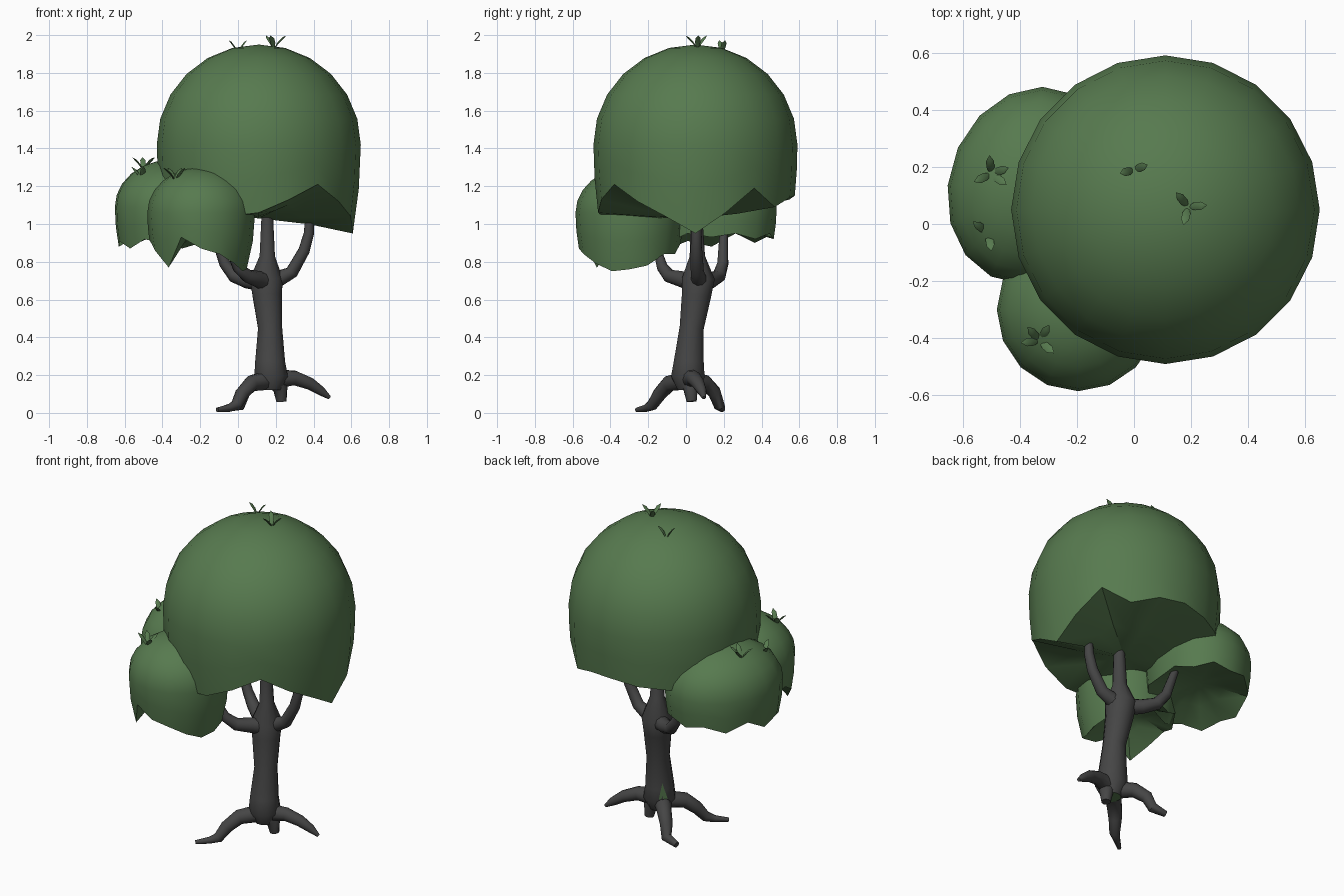
import bpy, bmesh, math
from mathutils import Vector

if "Cube" in bpy.data.objects:
    bpy.data.objects.remove(bpy.data.objects["Cube"])


def material(name, rgb):
    m = bpy.data.materials.new(name)
    m.diffuse_color = (*rgb, 1)
    m.use_nodes = True
    m.node_tree.nodes["Principled BSDF"].inputs["Base Color"].default_value = m.diffuse_color
    return m


GREEN = material("leaf green", (0.095, 0.195, 0.078))
BARK = material("dark bark", (0.06, 0.06, 0.06))


def finish(name, bm, mats, angle=45):
    bmesh.ops.recalc_face_normals(bm, faces=bm.faces[:])
    me = bpy.data.meshes.new(name)
    bm.to_mesh(me)
    bm.free()
    for m in mats:
        me.materials.append(m)
    ob = bpy.data.objects.new(name, me)
    bpy.context.collection.objects.link(ob)
    bpy.context.view_layer.objects.active = ob
    ob.select_set(True)
    bpy.ops.object.shade_smooth_by_angle(angle=math.radians(angle))
    ob.select_set(False)
    return ob


def tube(name, path, sides=10):
    """Tapered limb through (x, y, z, radius) points."""
    bm = bmesh.new()
    pts = [Vector(p[:3]) for p in path]
    rings = []
    u = None
    for i, p in enumerate(pts):
        t = (pts[min(i + 1, len(pts) - 1)] - pts[max(i - 1, 0)]).normalized()
        if u is None:
            u = t.orthogonal()
        u = (u - t * u.dot(t)).normalized()
        v = t.cross(u)
        rings.append([bm.verts.new(p + path[i][3] * (u * math.cos(a) + v * math.sin(a)))
                      for a in (2 * math.pi * k / sides for k in range(sides))])
    for a, b in zip(rings, rings[1:]):
        for k in range(sides):
            j = (k + 1) % sides
            bm.faces.new((a[k], a[j], b[j], b[k]))
    bm.faces.new(rings[0][::-1])
    bm.faces.new(rings[-1])
    return finish(name, bm, [BARK, GREEN])


def crown(name, centre, rx, ry, height, rim, cap_z, tuck=0.1, shear=0.0):
    """Dome with a jagged, tucked-in lower rim, closed by a sagging underside."""
    bm = bmesh.new()
    cx, cy, cz = centre
    n = len(rim)
    dirs = [(math.cos(2 * math.pi * k / n), math.sin(2 * math.pi * k / n)) for k in range(n)]

    def ring(s, z):
        """s and z give the scale and height of each spoke."""
        return [bm.verts.new((cx + s(k) * (rx * c + shear * ry * d), cy + s(k) * ry * d, z(k)))
                for k, (c, d) in enumerate(dirs)]

    rings = []
    for i in range(1, 7):
        a = math.radians(15 * i)
        rings.append(ring(lambda k: math.sin(a), lambda k: cz + height * math.cos(a)))
    for f in (0.5, 1.0):
        rings.append(ring(lambda k: 1 - tuck * (f * (cz - rim[k]) / height) ** 2,
                          lambda k: cz + (rim[k] - cz) * f))
    # underside ring halfway in to the middle
    rings.append(ring(lambda k: 0.5, lambda k: cap_z + (rim[k] - cap_z) * 0.4))
    top = bm.verts.new((cx, cy, cz + height))
    low = bm.verts.new((cx, cy, cap_z))
    for k in range(n):
        j = (k + 1) % n
        bm.faces.new((top, rings[0][k], rings[0][j]))
        bm.faces.new((low, rings[-1][j], rings[-1][k]))
        for a, b in zip(rings, rings[1:]):
            bm.faces.new((a[k], b[k], b[j], a[j]))
    finish(name, bm, [GREEN], 50)


def tuft(name, pos, angles, length=0.065):
    """Small curved leaves fanning out of one point."""
    bm = bmesh.new()
    for deg in angles:
        a = math.radians(deg)
        d, s = Vector((math.cos(a), math.sin(a), 0)), Vector((-math.sin(a), math.cos(a), 0))
        rows = []
        for f, w, z in ((0, .004, -.02), (.35, .014, .015), (.7, .014, .038), (1, .001, .052)):
            c = Vector(pos) + d * length * f + Vector((0, 0, z))
            rows.append([bm.verts.new(c + s * w), bm.verts.new(c + Vector((0, 0, .006 * (f < 1)))),
                         bm.verts.new(c - s * w), bm.verts.new(c - Vector((0, 0, .006 * (f < 1) + .001)))])
        for p, q in zip(rows, rows[1:]):
            for k in range(4):
                j = (k + 1) % 4
                bm.faces.new((p[k], p[j], q[j], q[k]))
    finish(name, bm, [GREEN], 60)


# Leaf crowns
crown("main_crown", (0.11, 0.05, 1.42), 0.54, 0.54, 0.53,
      [.95, 1.06, 1.19, 1.09, 1.14, 1.15, 1.13, 1.12, 1.10, 1.08,
       1.06, 1.10, 1.14, 1.12, 1.04, 1.06, 1.13, 1.21, 1.12, 1.04], 1.03)
crown("front_crown", (-0.195, -0.30, 1.06), 0.285, 0.285, 0.24,
      [.76, .78, .84, .84, .90, .87, .92, .88, .92, .86, .77, .93, .87, .84, .79, .75], 0.97)
crown("back_crown", (-0.355, 0.135, 1.09), 0.297, 0.345, 0.25,
      [.93, .95, .92, .95, .92, .94, .90, .95, .88, .91, .87, .92, .89, .94, .90, .95],
      1.0, shear=0.1)

# Trunk, with the green underside
trunk = tube("trunk", [(.175, .01, .12, .055), (.175, .01, .19, .092), (.17, .015, .27, .082),
                       (.17, .03, .45, .066), (.155, .055, .62, .08), (.15, .065, .71, .09),
                       (.155, .06, .83, .042), (.155, .055, 1.08, .03)], 12)
for f in trunk.data.polygons:
    if f.normal.z < -0.9:
        f.material_index = 1

# Moss patch low on the back left of the trunk
bm = bmesh.new()
bm.faces.new([bm.verts.new(p) for p in ((.09, .05, .21), (.125, .088, .21), (.11, .075, .31))])
finish("moss_patch", bm, [GREEN])

# Roots
roots = {
    "front_left_root": [(.15, -.01, .17, .05), (.07, -.09, .155, .043), (.02, -.14, .10, .037),
                        (-.01, -.18, .04, .03), (-.05, -.21, .025, .02), (-.11, -.26, .016, .012)],
    "back_left_root": [(.14, .03, .17, .05), (.08, .10, .16, .042), (.03, .15, .11, .036),
                       (.01, .175, .04, .03), (-.07, .19, .022, .018)],
    "right_root": [(.21, .02, .18, .05), (.30, .04, .185, .04), (.38, .065, .155, .034),
                   (.44, .085, .115, .025), (.485, .095, .08, .01)],
    "short_root": [(.19, .01, .17, .05), (.225, .025, .13, .04), (.23, .03, .06, .027)],
}
# Branches
branches = {
    "right_branch": [(.17, .07, .69, .05), (.235, .065, .72, .04), (.285, .06, .745, .035),
                     (.35, .055, .86, .031), (.375, .055, .95, .028), (.38, .055, 1.06, .022)],
    "front_left_branch": [(.15, .04, .69, .05), (.10, -.03, .71, .043), (.05, -.09, .725, .036),
                          (0, -.125, .77, .03), (-.04, -.15, .86, .022)],
    "back_left_branch": [(.14, .07, .69, .05), (.05, .13, .70, .042), (-.02, .175, .725, .036),
                         (-.07, .195, .79, .03), (-.13, .20, .96, .022)],
}
for name, path in {**roots, **branches}.items():
    tube(name, path)

# Leaf tufts on top of the crowns
tuft("main_tuft_right", (.19, .06, 1.945), (130, 5, 255))
tuft("main_tuft_left", (0, .19, 1.92), (195, 20), .05)
tuft("front_tuft", (-.33, -.41, 1.245), (185, 60, 130, 320))
tuft("back_tuft", (-.50, .175, 1.30), (205, 95, 325, 20))
tuft("back_side_tuft", (-.51, -.03, 1.25), (145, 280))
